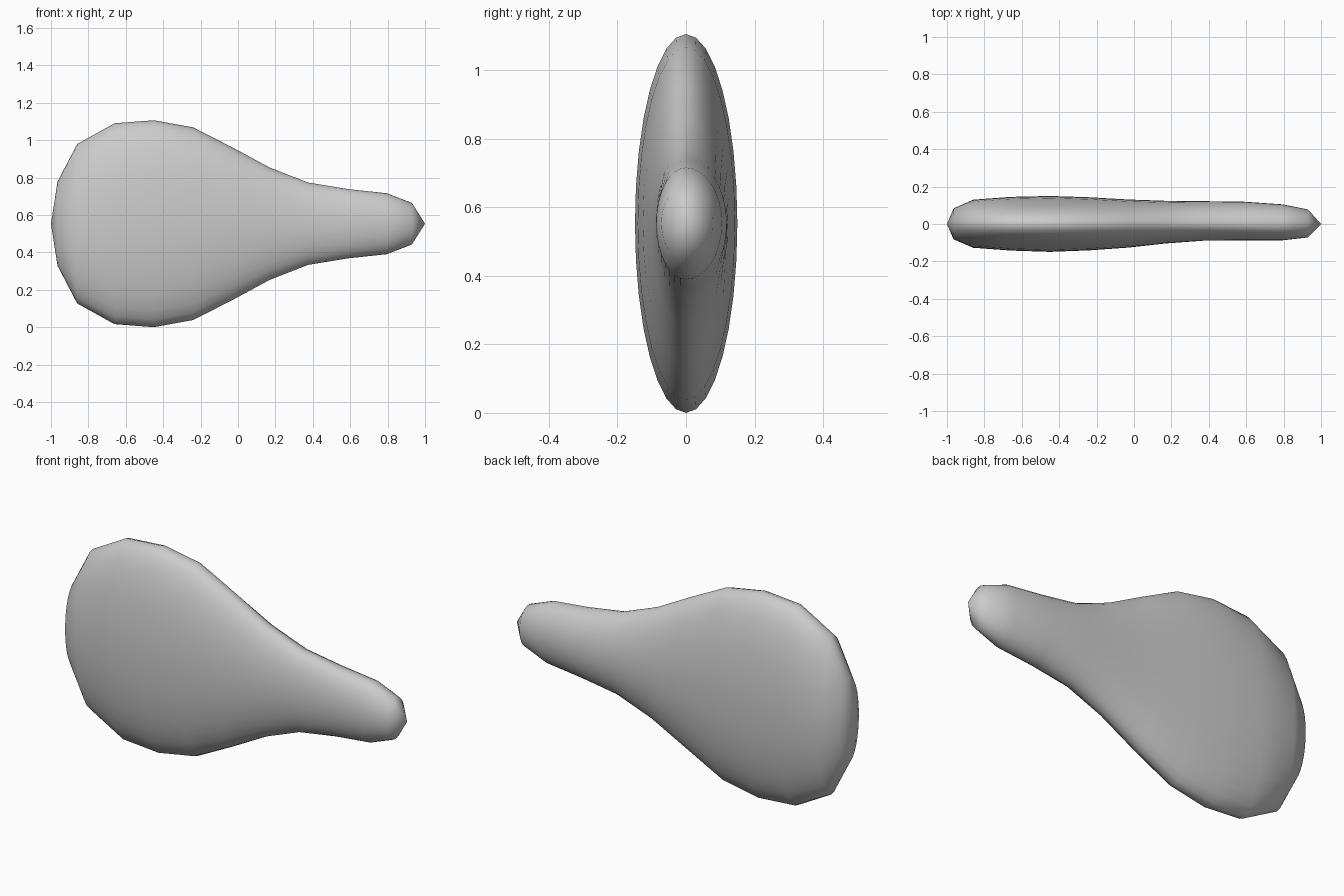
import bpy, bmesh, math

if "Cube" in bpy.data.objects:
    bpy.data.objects.remove(bpy.data.objects["Cube"])

SIDES = 32
MID_Z = 0.553
# Sections along the body: x, half height, back half depth, front half depth
SECTIONS = [
    (-0.965, 0.225, 0.083, 0.082),
    (-0.86, 0.426, 0.130, 0.127),
    (-0.66, 0.537, 0.145, 0.142),
    (-0.45, 0.553, 0.150, 0.149),
    (-0.24, 0.515, 0.143, 0.141),
    (-0.03, 0.408, 0.131, 0.126),
    (0.17, 0.300, 0.124, 0.104),
    (0.375, 0.220, 0.122, 0.089),
    (0.59, 0.185, 0.119, 0.087),
    (0.795, 0.163, 0.105, 0.087),
    (0.93, 0.111, 0.078, 0.072),
]

# Flattened drumstick-shaped body lofted through oval rings
bm = bmesh.new()
rings = []
for x, h, back, front in SECTIONS:
    ring = []
    for i in range(SIDES):
        a = 2 * math.pi * i / SIDES
        c = math.cos(a)
        y = c * (back if c > 0 else front)
        ring.append(bm.verts.new((x, y, MID_Z + h * math.sin(a))))
    rings.append(ring)

for r0, r1 in zip(rings, rings[1:]):
    for i in range(SIDES):
        j = (i + 1) % SIDES
        bm.faces.new((r0[i], r0[j], r1[j], r1[i]))

# Both ends close to a point
for x, ring in ((-1.0, rings[0]), (1.0, rings[-1])):
    tip = bm.verts.new((x, 0, MID_Z))
    for i in range(SIDES):
        bm.faces.new((tip, ring[i], ring[(i + 1) % SIDES]))

bmesh.ops.recalc_face_normals(bm, faces=bm.faces)
for f in bm.faces:
    f.smooth = True
mesh = bpy.data.meshes.new("meat_cut")
bm.to_mesh(mesh)
bm.free()
body = bpy.data.objects.new("meat_cut", mesh)
bpy.context.collection.objects.link(body)
